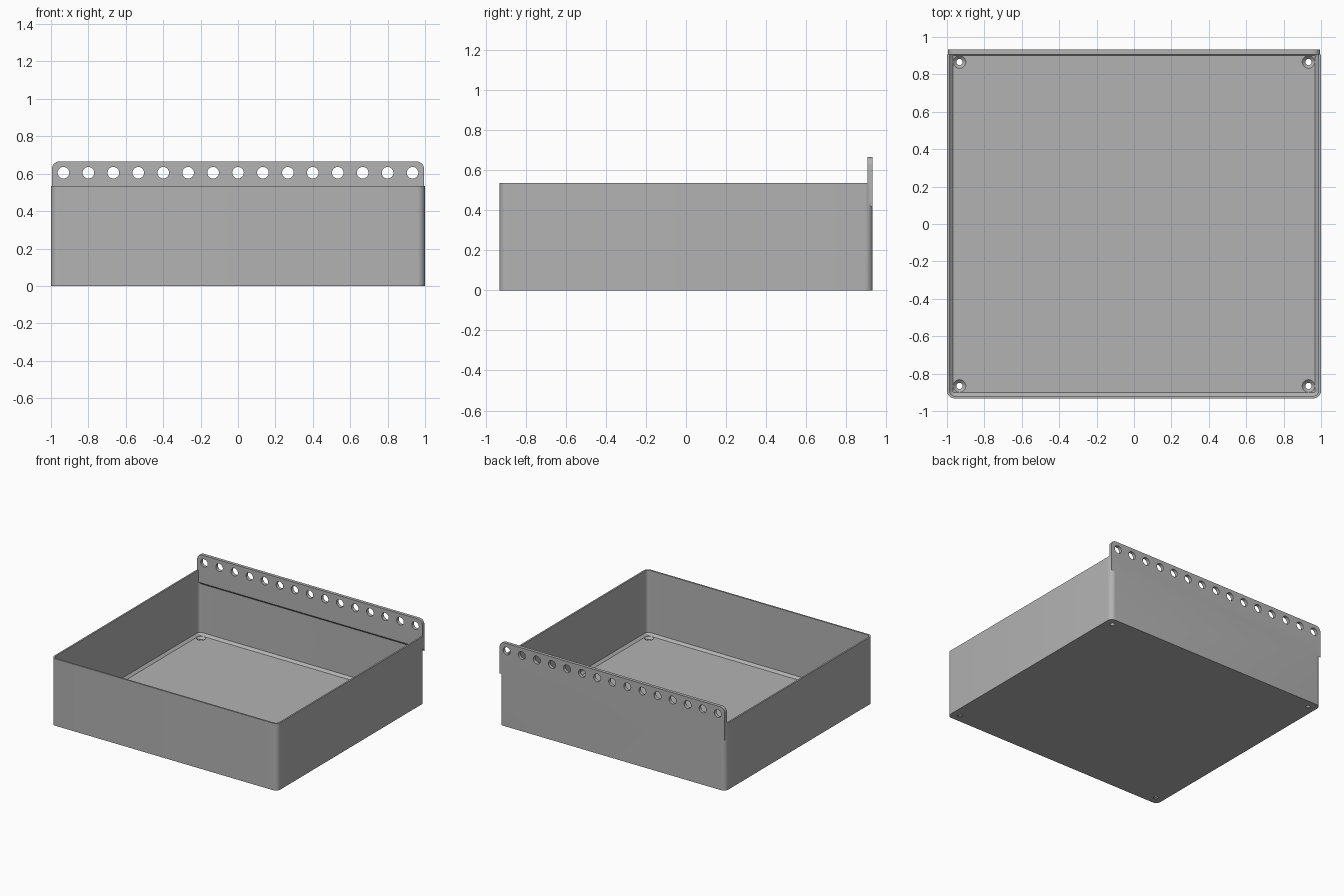
import bpy, bmesh, math
from mathutils import Matrix

cube = bpy.data.objects.get("Cube")
if cube:
    bpy.data.objects.remove(cube, do_unlink=True)

W, D, H = 1.0, 0.932, 0.535      # half width, half depth, wall height
WALL, FLOOR, R = 0.013, 0.02, 0.04
RAIL_TOP, RAIL_T = 0.665, 0.026

grey = bpy.data.materials.new("grey plastic")
grey.use_nodes = True
grey.diffuse_color = (0.45, 0.45, 0.45, 1)
grey.node_tree.nodes["Principled BSDF"].inputs["Base Color"].default_value = (0.45, 0.45, 0.45, 1)


def make(name, bm):
    bmesh.ops.recalc_face_normals(bm, faces=bm.faces)
    mesh = bpy.data.meshes.new(name)
    bm.to_mesh(mesh)
    bm.free()
    mesh.materials.append(grey)
    obj = bpy.data.objects.new(name, mesh)
    bpy.context.collection.objects.link(obj)
    return obj


def arc(cx, cy, r, start, steps=8):
    return [(cx + r * math.cos(a), cy + r * math.sin(a))
            for a in (math.radians(start + 90 * i / steps) for i in range(steps + 1))]


def rounded_loop(bm, inset, z):
    w, d, r = W - inset, D - inset, max(R - inset, 0.008)
    pts = (arc(w - r, d - r, r, 0) + arc(r - w, d - r, r, 90)
           + arc(r - w, r - d, r, 180) + arc(w - r, r - d, r, 270))
    return [bm.verts.new((x, y, z)) for x, y in pts]


# Open tray: nested rounded loops from underside, over the rim, to the floor
bm = bmesh.new()
loops = [rounded_loop(bm, i, z) for i, z in
         ((0, 0), (0, H), (WALL, H), (WALL, FLOOR + 0.018), (WALL + 0.018, FLOOR))]
for a, b in zip(loops, loops[1:]):
    for i in range(len(a)):
        j = (i + 1) % len(a)
        bm.faces.new((a[i], a[j], b[j], b[i]))
bm.faces.new(loops[0])
bm.faces.new(loops[-1])
tray = make("tray_with_hanging_rail", bm)

# Hanging rail: rounded upper corners, sloped underside
bm = bmesh.new()
rw = W - 0.005
outline = ([(-rw, 0.41), (rw, 0.41)] + arc(rw - R, RAIL_TOP - R, R, 0)
           + arc(R - rw, RAIL_TOP - R, R, 90))
back = [bm.verts.new((x, D, z)) for x, z in outline]
front = [bm.verts.new((x, D - RAIL_T, z + (0.03 if z < 0.42 else 0))) for x, z in outline]
bm.faces.new(back)
bm.faces.new(front)
for i in range(len(back)):
    j = (i + 1) % len(back)
    bm.faces.new((back[i], back[j], front[j], front[i]))
rail = make("rail_shape", bm)

# Row of rail holes
bm = bmesh.new()
for i in range(15):
    place = Matrix.Translation(((i - 7) * 0.1333, D, 0.605)) @ Matrix.Rotation(math.pi / 2, 4, "X")
    bmesh.ops.create_cone(bm, cap_ends=True, segments=32, radius1=0.031, radius2=0.031,
                          depth=0.2, matrix=place)
rail_holes = make("rail_hole_cutter", bm)


# Countersunk screw holes in the floor corners
def corner_cutter(name, r1, r2, z1, z2):
    bm = bmesh.new()
    for x in (-0.933, 0.933):
        for y in (-0.866, 0.866):
            bmesh.ops.create_cone(bm, cap_ends=True, segments=32, radius1=r1, radius2=r2,
                                  depth=z2 - z1, matrix=Matrix.Translation((x, y, (z1 + z2) / 2)))
    return make(name, bm)


screw_holes = corner_cutter("screw_hole_cutter", 0.017, 0.017, -0.1, 0.1)
sinks = corner_cutter("countersink_cutter", 0.016, 0.036, 0.003, FLOOR + 0.002)

bpy.context.view_layer.objects.active = tray
for helper, op in ((rail, "UNION"), (rail_holes, "DIFFERENCE"),
                   (screw_holes, "DIFFERENCE"), (sinks, "DIFFERENCE")):
    mod = tray.modifiers.new(helper.name, "BOOLEAN")
    mod.operation = op
    mod.solver = "EXACT"
    mod.object = helper
    bpy.ops.object.modifier_apply(modifier=mod.name)
    bpy.data.objects.remove(helper, do_unlink=True)

bpy.ops.object.select_all(action="DESELECT")
tray.select_set(True)
bpy.ops.object.shade_smooth_by_angle(angle=math.radians(30))
